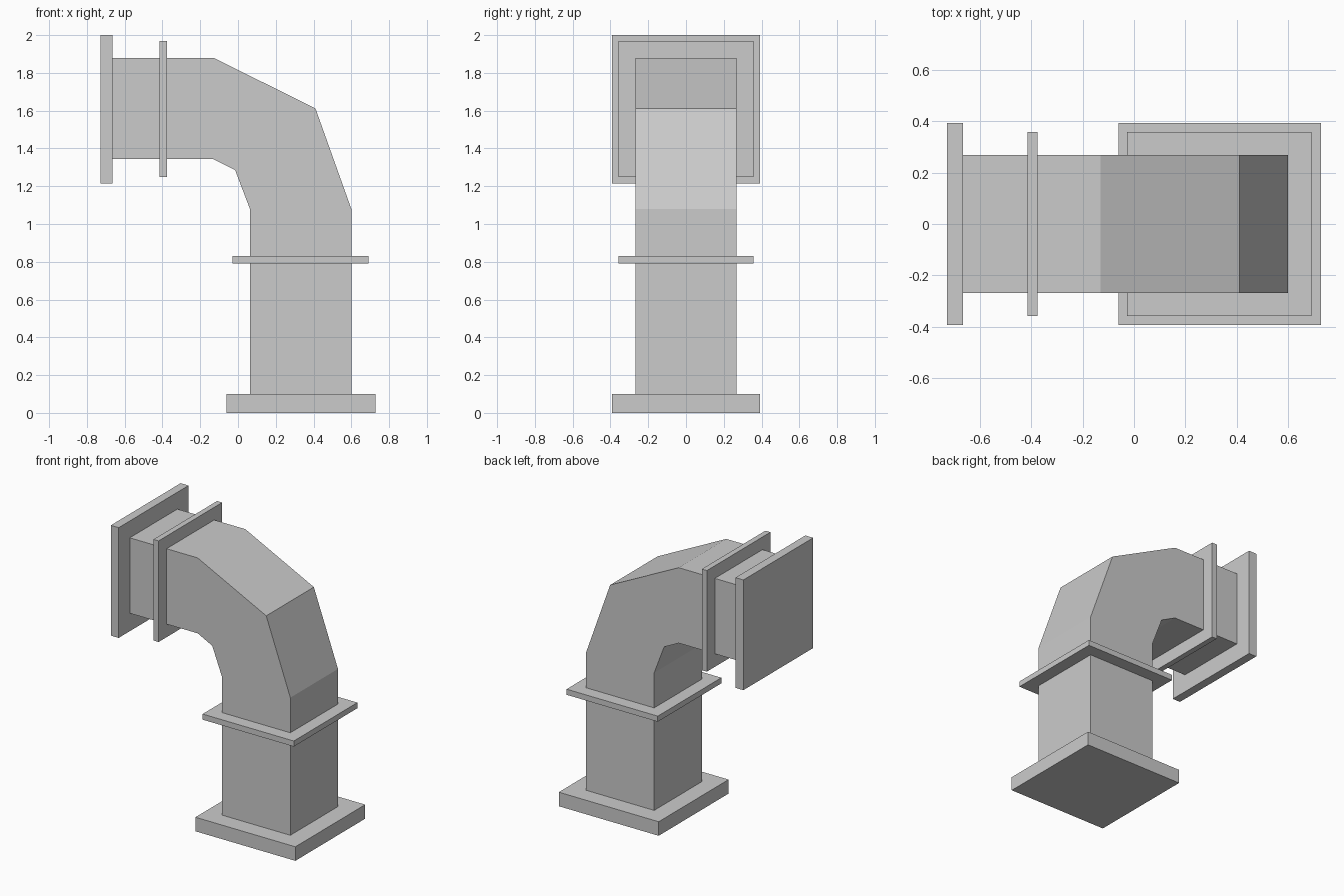
import bpy
import bmesh

cube = bpy.data.objects.get("Cube")
if cube:
    bpy.data.objects.remove(cube, do_unlink=True)

# Single painted-metal colour
grey = bpy.data.materials.new("duct_grey")
grey.use_nodes = True
colour = (0.6, 0.6, 0.6, 1)
grey.diffuse_color = colour
grey.node_tree.nodes["Principled BSDF"].inputs["Base Color"].default_value = colour


def extrude_profile(name, points, half_depth):
    """Extrude an x-z outline symmetrically along y."""
    bm = bmesh.new()
    face = bm.faces.new([bm.verts.new((x, -half_depth, z)) for x, z in points])
    result = bmesh.ops.extrude_face_region(bm, geom=[face])
    moved = [v for v in result["geom"] if isinstance(v, bmesh.types.BMVert)]
    bmesh.ops.translate(bm, verts=moved, vec=(0, 2 * half_depth, 0))
    bmesh.ops.recalc_face_normals(bm, faces=bm.faces)
    mesh = bpy.data.meshes.new(name)
    bm.to_mesh(mesh)
    bm.free()
    mesh.materials.append(grey)
    obj = bpy.data.objects.new(name, mesh)
    bpy.context.collection.objects.link(obj)
    return obj


def plate(name, x0, x1, z0, z1, half_depth):
    return extrude_profile(name, [(x0, z0), (x1, z0), (x1, z1), (x0, z1)], half_depth)


# Square duct with a faceted elbow
outer = [(-0.67, 1.88), (-0.13, 1.88), (0.41, 1.612), (0.6, 1.08), (0.6, 0.09)]
inner = [(0.063, 0.09), (0.063, 1.08), (-0.015, 1.285), (-0.13, 1.343), (-0.67, 1.343)]
extrude_profile("elbow_duct", outer + inner, 0.268)

# Flanges and thin collars at both ends
plate("base_flange", -0.06, 0.727, 0, 0.1, 0.393)
plate("lower_collar", -0.028, 0.69, 0.79, 0.83, 0.358)
plate("end_flange", -0.727, -0.665, 1.215, 2.0, 0.393)
plate("upper_collar", -0.415, -0.375, 1.25, 1.97, 0.358)
